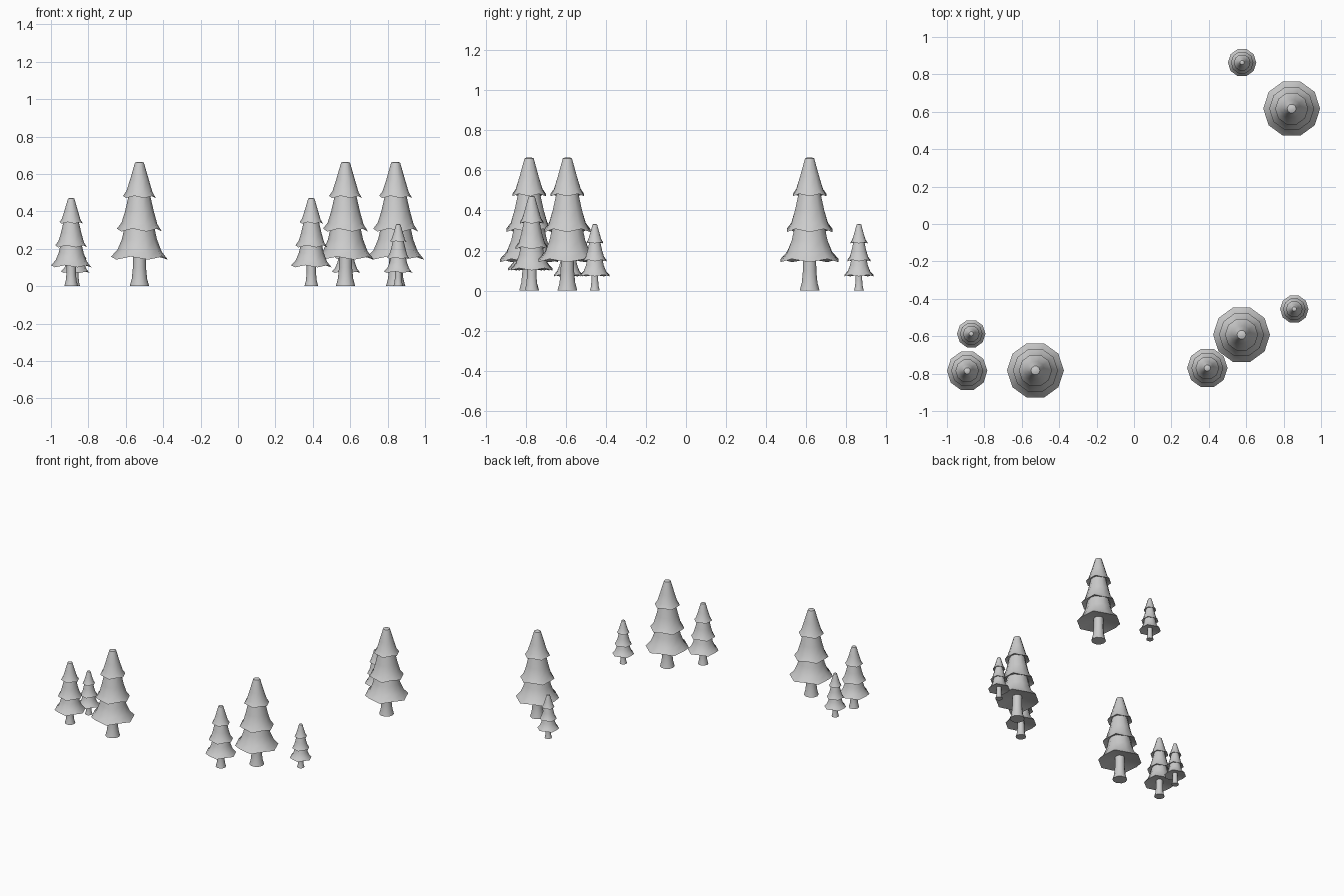
import bpy
import bmesh
import math

if "Cube" in bpy.data.objects:
    bpy.data.objects.remove(bpy.data.objects["Cube"], do_unlink=True)

SIDES = 10

grey = bpy.data.materials.new("light_grey")
grey.use_nodes = True
grey.diffuse_color = (0.6, 0.6, 0.6, 1)
grey.node_tree.nodes["Principled BSDF"].inputs["Base Color"].default_value = (0.6, 0.6, 0.6, 1)

# (radius, height, scallop) profiles of a full-size tree, listed bottom to top
TRUNK = [(0.052, 0, 0), (0.041, 0.04, 0), (0.035, 0.1, 0), (0.034, 0.2, 0)]
LOW_TIER = [(0.034, 0.18, 0), (0.152, 0.15, 0.008), (0.118, 0.19, 0.004),
            (0.094, 0.25, 0), (0.076, 0.33, 0)]
MID_TIER = [(0.07, 0.325, 0), (0.12, 0.3, 0.008), (0.096, 0.335, 0.004),
            (0.077, 0.4, 0), (0.054, 0.5, 0)]
TOP_TIER = [(0.05, 0.495, 0), (0.088, 0.477, 0.006), (0.07, 0.505, 0.003),
            (0.05, 0.57, 0), (0.024, 0.66, 0), (0.01, 0.665, 0)]


def lathe(bm, profile, scale):
    """Turn a profile round the z axis, with a wavy hem, and cap both ends."""
    rings = []
    for r, z, wave in profile:
        ring = []
        for i in range(SIDES):
            a = math.tau * i / SIDES
            dz = wave * (1 if i % 2 else -1)
            ring.append(bm.verts.new((r * scale * math.cos(a), r * scale * math.sin(a),
                                      (z + dz) * scale)))
        rings.append(ring)
    for low, high in zip(rings, rings[1:]):
        for i in range(SIDES):
            j = (i + 1) % SIDES
            bm.faces.new((low[i], low[j], high[j], high[i]))
    bm.faces.new(rings[0][::-1])
    bm.faces.new(rings[-1])


def add_part(name, profile, x, y, scale):
    bm = bmesh.new()
    lathe(bm, profile, scale)
    mesh = bpy.data.meshes.new(name)
    bm.to_mesh(mesh)
    bm.free()
    mesh.materials.append(grey)
    obj = bpy.data.objects.new(name, mesh)
    obj.location = (x, y, 0)
    bpy.context.collection.objects.link(obj)
    bpy.ops.object.select_all(action="DESELECT")
    obj.select_set(True)
    bpy.context.view_layer.objects.active = obj
    bpy.ops.object.shade_smooth_by_angle(angle=math.radians(50))


# Tree positions grouped by size
TREES = {
    ("large", 1.0): [(-0.527, -0.783), (0.575, -0.592), (0.843, 0.617)],
    ("medium", 0.71): [(-0.892, -0.785), (0.392, -0.77)],
    ("small", 0.5): [(-0.87, -0.587), (0.857, -0.455), (0.578, 0.863)],
}
PARTS = {"trunk": TRUNK, "lower_branches": LOW_TIER,
         "middle_branches": MID_TIER, "top_branches": TOP_TIER}

for (size, scale), spots in TREES.items():
    for n, (x, y) in enumerate(spots, 1):
        for part, profile in PARTS.items():
            add_part(f"{size}_tree_{n}_{part}", profile, x, y, scale)
